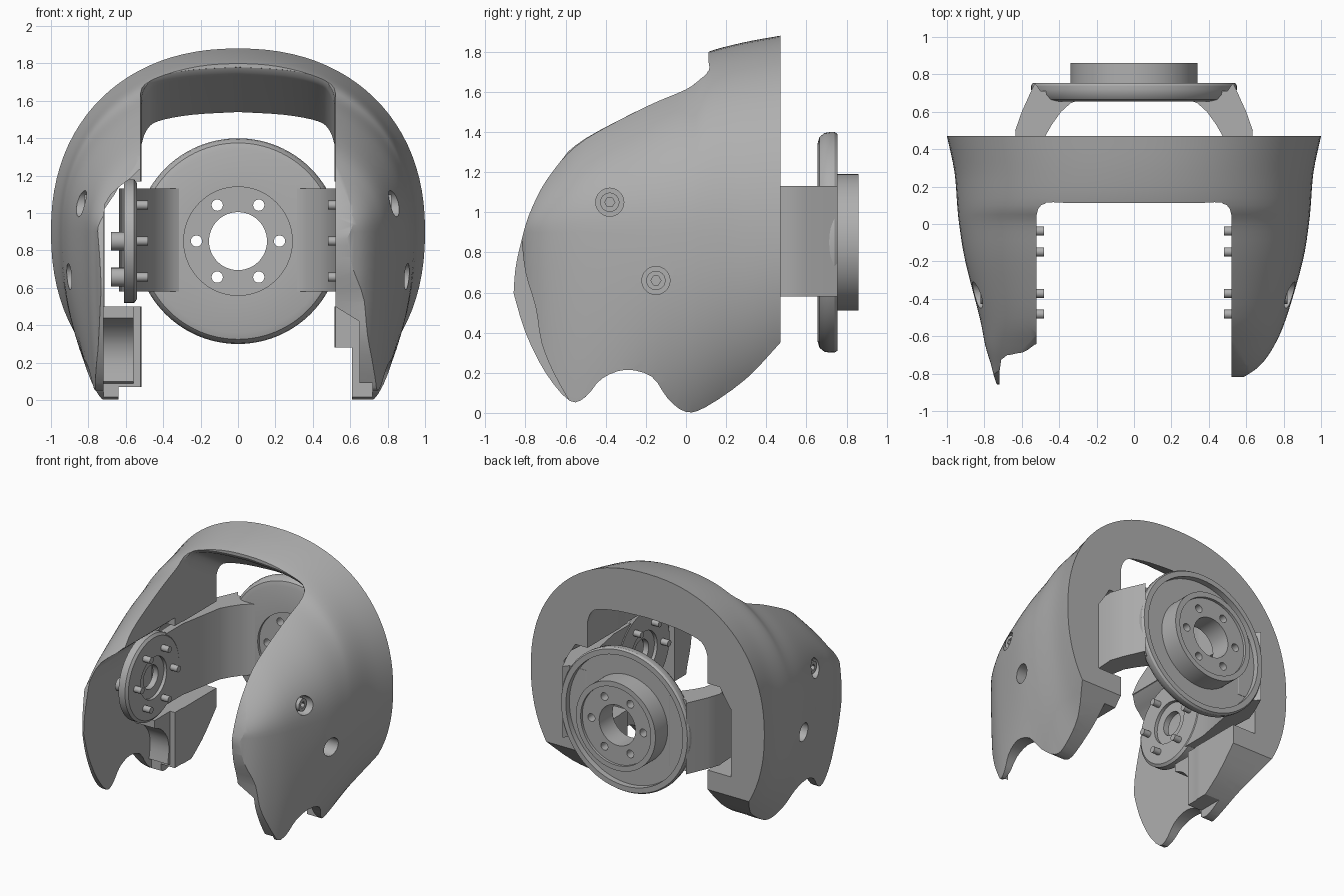
import bpy, bmesh, math
from mathutils import Vector

if "Cube" in bpy.data.objects:
    bpy.data.objects.remove(bpy.data.objects["Cube"], do_unlink=True)

grey = bpy.data.materials.new("plain_grey")
grey.use_nodes = True
grey.diffuse_color = (0.43, 0.43, 0.43, 1)
grey.node_tree.nodes["Principled BSDF"].inputs["Base Color"].default_value = (0.43, 0.43, 0.43, 1)


def loft(name, rings, loop=False):
    """Skin a list of equal closed rings; cap the ends unless looped."""
    bm = bmesh.new()
    vs = [[bm.verts.new(p) for p in r] for r in rings]
    n = len(rings[0])
    for i in range(len(vs) if loop else len(vs) - 1):
        a, b = vs[i], vs[(i + 1) % len(vs)]
        for j in range(n):
            k = (j + 1) % n
            bm.faces.new((a[j], a[k], b[k], b[j]))
    if not loop:
        bm.faces.new(vs[0])
        bm.faces.new(vs[-1])
    bmesh.ops.recalc_face_normals(bm, faces=bm.faces)
    me = bpy.data.meshes.new(name)
    bm.to_mesh(me)
    bm.free()
    me.materials.append(grey)
    ob = bpy.data.objects.new(name, me)
    bpy.context.collection.objects.link(ob)
    return ob


def place(axis, u, v, w):
    return {"x": (w, u, v), "y": (u, w, v), "z": (u, v, w)}[axis]


def prism(name, axis, pts, lo, hi):
    return loft(name, [[place(axis, u, v, w) for u, v in pts] for w in (lo, hi)])


def rod(name, axis, u, v, r, lo, hi, n=24):
    ang = [2 * math.pi * i / n for i in range(n)]
    return prism(name, axis, [(u + r * math.cos(a), v + r * math.sin(a)) for a in ang], lo, hi)


def box(name, x, y, z):
    return prism(name, "z", [(x[0], y[0]), (x[1], y[0]), (x[1], y[1]), (x[0], y[1])], *z)


def lathe(name, axis, u, v, prof, n=64):
    rings = []
    for i in range(n):
        a = 2 * math.pi * i / n
        rings.append([place(axis, u + r * math.cos(a), v + r * math.sin(a), w) for r, w in prof])
    return loft(name, rings, True)


def cut(ob, cutters):
    bpy.context.view_layer.objects.active = ob
    for c in cutters:
        m = ob.modifiers.new("cut", "BOOLEAN")
        m.operation, m.solver, m.object = "DIFFERENCE", "EXACT", c
        bpy.ops.object.modifier_apply(modifier=m.name)
        bpy.data.objects.remove(c, do_unlink=True)


def smooth_rows(rows, steps=4):
    """Catmull-Rom through rows of values."""
    out = []
    for i in range(len(rows) - 1):
        p = [Vector(rows[min(max(i + d, 0), len(rows) - 1)]) for d in (-1, 0, 1, 2)]
        for s in range(steps):
            t = s / steps
            out.append(p[1] + 0.5 * t * (p[2] - p[0] + t * (2 * p[0] - 5 * p[1] + 4 * p[2] - p[3]
                       + t * (3 * (p[1] - p[2]) + p[3] - p[0]))))
    return out + [Vector(rows[-1])]


# Shell: egg-shaped body; rows are y, +x width, -x width, upper height, lower height
rows = [(.47, 1, 1, .98, 1), (.28, .96, .96, .945, 1.12), (.1, .945, .945, .895, 1.25),
        (0, .935, .935, .825, 1.32), (-.2, .902, .902, .735, 1.5), (-.5, .815, .825, .575, 2.1),
        (-.65, .75, .795, .43, 2.3), (-.75, .68, .765, .3, 2.4), (-.81, .6, .75, .18, 2.4),
        (-.86, .5, .735, .1, 2.4)]


def section(row):
    y, wr, wl, up, low = row
    ring = []
    for i in range(96):
        a = 2 * math.pi * i / 96
        c, s = math.cos(a), math.sin(a)
        x = math.copysign(abs(c) ** (2 / 2.2), c) * (wr if c > 0 else wl)
        z = math.copysign(abs(s) ** (2 / 2.2), s) * (up if s > 0 else low)
        ring.append((x, y, 0.9 + z))
    return ring


shell = loft("outer_shell", [section(r) for r in smooth_rows(rows)])

# Scalloped lower edge and rounded front edge
edge = smooth_rows([(.47, .35), (.3, .17), (.1, .03), (0, .005), (-.09, .07), (-.17, .18), (-.3, .215),
                    (-.42, .17), (-.5, .08), (-.58, .06), (-.7, .2), (-.8, .4), (-.86, .6)], 3)
brow = smooth_rows([(-.86, .58), (-.85, .72), (-.82, .86), (-.785, .98), (-.72, 1.12), (-.64, 1.235),
                    (-.5, 1.41)], 3)
left_edge = smooth_rows([(-.57, .04), (-.66, .2), (-.72, .35), (-.75, .53), (-.8, .7), (-.82, .87)], 3)
cutters = [prism("lower_trim", "x", [(.7, .5)] + [tuple(p) for p in edge] +
                 [(-1, .6), (-1, -2), (.7, -2)], -1.5, 1.5),
           prism("brow_trim", "x", [tuple(p) for p in brow] + [(-.5, 1.7), (-1, 1.7), (-1, .58)], -1.5, 1.5),
           prism("left_front_trim", "x", [tuple(p) for p in left_edge] + [(-1, .87), (-1, .04)], 0, 1.5)]

# Open front channel and the tapering arch behind it
half = [(.52, -1.2), (.52, .05), (.513, .08), (.495, .102), (.465, .112)]
cutters.append(prism("front_channel", "z", half + [(-x, y) for x, y in reversed(half)], -3, 3))


def arch(y, top):
    h = [(.515, -3), (.515, top - .2)] + [tuple(p) for p in smooth_rows(
        [(.515, top - .17), (.49, top - .1), (.43, top - .05), (.25, top - .015), (0, top)])[:-1]]
    return [(x, y, z) for x, z in h + [(0, top)] + [(-x, z) for x, z in reversed(h)]]


cutters.append(loft("rear_arch", [arch(*a) for a in ((.05, 1.8), (.113, 1.78), (.13, 1.752),
                                                     (.16, 1.735), (.47, 1.54), (.55, 1.49))]))

# Cheek pockets, passages for the fork arms and lower reliefs
left_top = [(.4, 1.18), (.58, 1.18), (.68, 1.09), (.72, 1)]
right_top = [(.4, 1.26), (.53, 1.23), (.57, 1.19), (.63, 1.145), (.68, 1.1), (.71, 1.05), (.72, .97)]
for s, front, top in ((1, -.6, left_top), (-1, -1.2, right_top)):
    cutters.append(prism("pocket", "y", [(s * x, z) for x, z in top + [(.72, -.5), (.4, -.5)]], front, -.03))
    cutters.append(prism("passage", "y", [(s * .4, .5), (s * .715, .5), (s * .715, 1.02), (s * .66, 1.1),
                                          (s * .62, 1.17), (s * .4, 1.17)], -.1, .6))
cutters += [box("left_block_relief", (.4, .61), (-.2, .6), (-.5, .28)),
            prism("left_front_relief", "y", [(.4, .5), (.52, .5), (.65, .42), (.65, -.5), (.4, -.5)], -1.2, -.1),
            box("right_block_relief", (-.64, -.4), (-.2, .6), (-.5, .07))]

# Countersunk screw holes
screws = [(-.38, 1.05), (-.15, .66)]
for s in (1, -1):
    for y, z in screws:
        cutters.append(rod("screw_hole", "x", y, z, .07, s * .77, s * 1.2, 32))
cut(shell, cutters)
parts = [shell]

# Curved housing below the right plate
housing = smooth_rows([(-.22, .44), (-.14, .4), (-.07, .32), (-.045, .22), (-.06, .1)], 3)
parts.append(prism("right_lower_housing", "x", [(0, .5), (-.22, .5)] + [tuple(p) for p in housing] +
                   [(0, .075)], -.725, -.56))

for s, side in ((1, "left"), (-1, "right")):
    # Screw heads with hex sockets
    for y, z in screws:
        head = rod(side + "_screw", "x", y, z, .048, s * .75, s * .82)
        cut(head, [rod("socket", "x", y, z, .025, s * .79, s * .9, 6)])
        parts.append(head)
    # Fork arm sweeping in to the rear flange
    plan = [(.6, -.2), (.615, .2), (.635, .5), (.6, .6), (.53, .755), (.5, .712), (.36, .712), (.29, .665),
            (.34, .645), (.39, .6), (.44, .53), (.48, .46), (.545, .1), (.545, -.2)]
    arm = prism(side + "_fork_arm", "z", [(s * x, y) for x, y in plan], .58, 1.13)
    cut(arm, [rod("plate_clearance", "x", -.26, .85, .2, s * .4, s * .8, 48)])
    # Round mounting plate with a recessed centre
    prof = [(.09, .565), (.16, .565), (.16, .54), (.31, .54), (.33, .555), (.33, .61), (.09, .61)]
    plate = lathe(side + "_mounting_plate", "x", -.26, .85, [(r, s * w) for r, w in prof])
    parts += [arm, plate]
    # Ring of pins, and spacers behind the plate
    for i in range(6):
        a = math.pi * i / 3
        y, z = -.26 + .222 * math.cos(a), .85 + .222 * math.sin(a)
        parts.append(rod(side + "_pin", "x", y, z, .024, s * .48, s * .6, 16))
        if i in (3, 4, 5):
            parts.append(rod(side + "_spacer", "x", y, z, .05, s * .6, s * .68, 20))

# Rear flange with rim, hub and bolt circle
flange = lathe("rear_flange", "y", 0, .85, [
    (.155, .675), (.29, .675), (.29, .655), (.49, .655), (.525, .665), (.545, .69), (.55, .72), (.55, .74),
    (.54, .755), (.5, .755), (.5, .71), (.34, .71), (.34, .86), (.3, .86), (.3, .84), (.155, .84)], 96)
cut(flange, [rod("bolt_hole", "y", .222 * math.cos(math.pi * i / 3), .85 + .222 * math.sin(math.pi * i / 3),
                 .03, .5, 1) for i in range(6)])
parts.append(flange)

# Smooth shading with crisp edges
bpy.ops.object.select_all(action="DESELECT")
for ob in parts:
    ob.select_set(True)
bpy.context.view_layer.objects.active = shell
bpy.ops.object.shade_smooth_by_angle(angle=math.radians(30))
